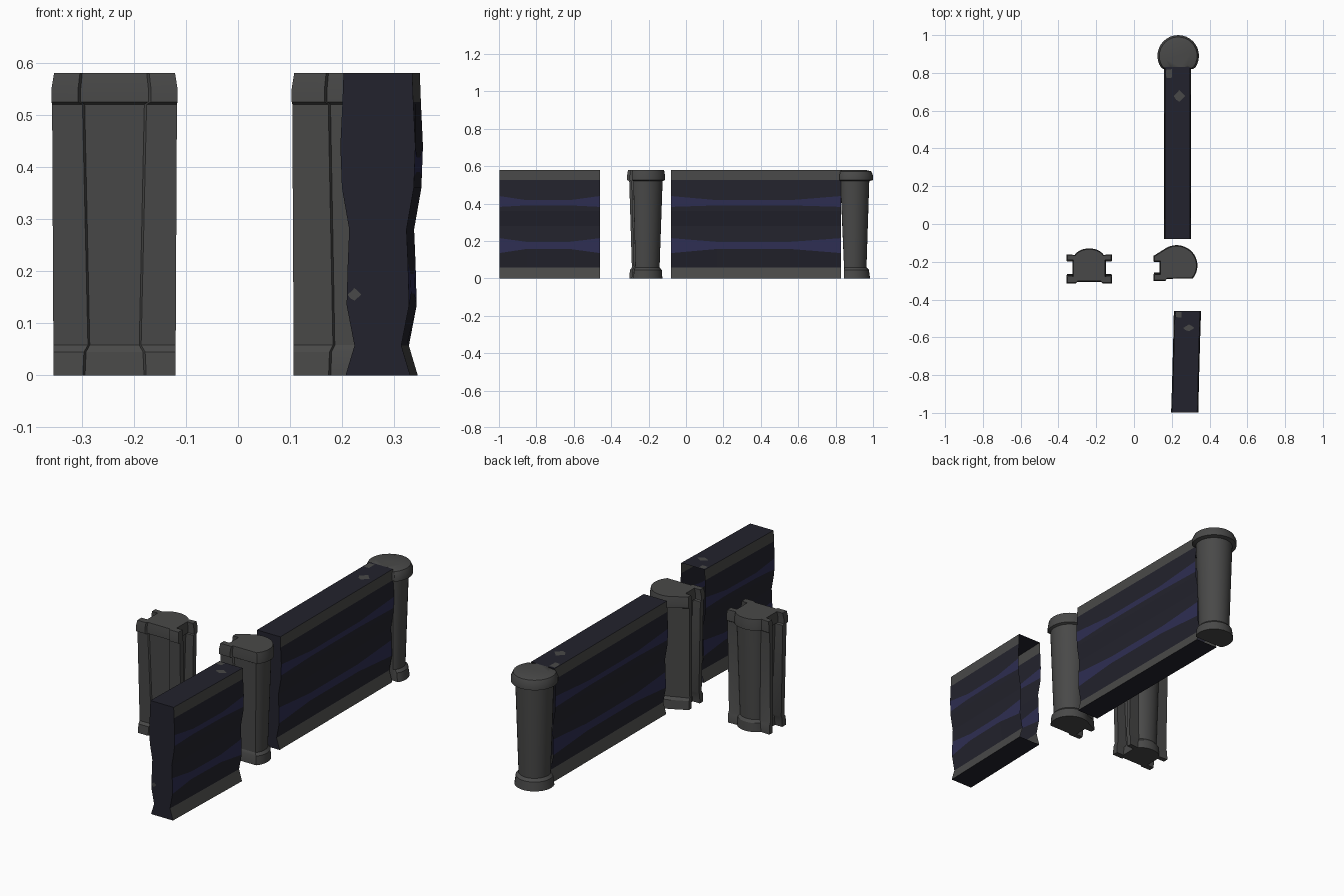
import bpy, math

if "Cube" in bpy.data.objects:
    bpy.data.objects.remove(bpy.data.objects["Cube"])


def material(name, rgb):
    m = bpy.data.materials.new(name)
    m.diffuse_color = (*rgb, 1)
    m.use_nodes = True
    m.node_tree.nodes["Principled BSDF"].inputs["Base Color"].default_value = m.diffuse_color
    return m


GREY = material("stone grey", (0.066, 0.066, 0.065))
DARK = material("dark panel", (0.0165, 0.0165, 0.026))
BLUE = material("blue stripe", (0.027, 0.027, 0.085))


def make(name, verts, faces, mats, index=None, smooth=False):
    me = bpy.data.meshes.new(name)
    me.from_pydata(verts, [], faces)
    for m in mats:
        me.materials.append(m)
    if index:
        for p, i in zip(me.polygons, index):
            p.material_index = i
    ob = bpy.data.objects.new(name, me)
    bpy.context.collection.objects.link(ob)
    if smooth:
        bpy.ops.object.select_all(action='DESELECT')
        ob.select_set(True)
        bpy.context.view_layer.objects.active = ob
        bpy.ops.object.shade_smooth_by_angle(angle=math.radians(30))
    return ob


# Wall half-thickness by height (wavy profile)
WAVE = [(0, .062), (.057, .045), (.14, .061), (.21, .058), (.28, .055),
        (.36, .069), (.44, .072), (.525, .068), (.58, .066)]


def half_width(z):
    for (z0, w0), (z1, w1) in zip(WAVE, WAVE[1:]):
        if z <= z1:
            return w0 + (w1 - w0) * (z - z0) / (z1 - z0)
    return WAVE[-1][1]


# Rows of the wall: height at the ends, height in the middle (stripes narrow there)
ROWS = [(0, 0), (.057, .057), (.135, .157), (.215, .195), (.28, .28), (.36, .36),
        (.382, .39), (.44, .418), (.525, .525), (.58, .58)]
ROW_MAT = [0, 1, 2, 1, 1, 1, 2, 1, 0]


def wall(name, x0, x1, y0, y1):
    cols = [(0, 0), (.27, 1), (.7, 1), (1, 0)]
    verts, faces, index = [], [], []
    n = len(ROWS)
    for u, mid in cols:
        for side in (-1, 1):
            for a, b in ROWS:
                z = b if mid else a
                verts.append((x0 + (x1 - x0) * u + side * half_width(z), y0 + (y1 - y0) * u, z))
    for c in range(len(cols) - 1):
        l0, r0, l1, r1 = [(2 * c + k) * n for k in range(4)]
        for i in range(n - 1):
            faces += [(l1 + i, l0 + i, l0 + i + 1, l1 + i + 1),
                      (r0 + i, r1 + i, r1 + i + 1, r0 + i + 1)]
            index += [ROW_MAT[i]] * 2
        t = n - 1
        faces += [(l0, l1, r1, r0), (l0 + t, r0 + t, r1 + t, l1 + t)]
        index += [1, 1]
    # front end is closed, back end stays open
    for i in range(n - 1):
        faces.append((i, n + i, n + i + 1, i + 1))
        index.append(1)
    make(name, verts, faces, [GREY, DARK, BLUE], index)

    # small worn patches on the top and the front end
    def blob(rx, ry, k):
        r = [1, .75, 1.05, .7, 1, .85, .95, .7]
        return [(rx * r[(j + k) % 8] * math.cos(j * math.pi / 4),
                 ry * r[(j + k) % 8] * math.sin(j * math.pi / 4)) for j in range(8)]
    ln = y1 - y0
    for k, (dx, u, rx, ru) in enumerate([(.01, .832, .03, .034), (-.045, .962, .02, .036)]):
        cx, cy = x0 + (x1 - x0) * u + dx, y0 + ln * u
        make(name + "_top_patch", [(cx + a, cy + b, .581) for a, b in blob(rx, ru * ln, k)],
             [tuple(range(8))], [GREY])
    make(name + "_end_patch", [(x0 - .045 + a, y0 - .001, .155 + b) for a, b in blob(.013, .012, 0)],
         [tuple(range(8))], [GREY])


wall("long_wall", .2295, .2305, -.08, .83)
wall("short_wall", .2685, .283, -.998, -.46)


def loft(name, rings):
    n = len(rings[0])
    verts = [v for r in rings for v in r]
    faces = [tuple(reversed(range(n))), tuple(range(len(verts) - n, len(verts)))]
    for k in range(len(rings) - 1):
        for i in range(n):
            j = (i + 1) % n
            faces.append((k * n + i, k * n + j, (k + 1) * n + j, (k + 1) * n + i))
    make(name, verts, faces, [GREY], smooth=True)


# Round end post, sliced flat where it meets the wall: (z, radius, slice)
rings = []
for z, r, cut in [(0, .094, -.045), (.045, .088, -.045), (.058, .075, -.045), (.52, .09, -.065),
                  (.525, .11, -.07), (.55, .11, -.07), (.572, .1, -.065), (.58, .07, -.06)]:
    rings.append([(.234 + r * math.cos(a), .89 + max(cut, r * math.sin(a)), z)
                  for a in [i * math.tau / 32 for i in range(32)]])
loft("end_post", rings)

# Grooved posts: (z, body scale, lip scale across)
LEVELS = [(0, .87, .97), (.045, .84, .97), (.058, .73, .97), (.52, .88, .99),
          (.525, 1, 1), (.55, 1, 1), (.58, .95, .96)]


def grooved_post(name, cx, cy, outline):
    loft(name, [[(cx + x * (lip if abs(x) > .085 and lips(x, y) else body), cy + y * body, z)
                 for x, y in outline] for z, body, lip in LEVELS])


def lips(x, y):
    # lip tips hardly taper, the round body does
    return abs(x) > .115


def arc(a0, a1, rx, ry, n, oy=0):
    return [(rx * math.cos(math.radians(a0 + (a1 - a0) * i / n)),
             oy + ry * math.sin(math.radians(a0 + (a1 - a0) * i / n))) for i in range(n + 1)]


# left-hand groove with its two lips, listed from back to front
groove = [(-.121, .06), (-.121, .03), (-.088, .03), (-.088, -.06), (-.121, -.06),
          (-.121, -.095), (-.07, -.095), (-.065, -.086)]
mirror = [(-x, y) for x, y in reversed(groove)]
grooved_post("side_post", -.237, -.22, mirror + arc(25, 155, .085, .06, 12, .031) + groove)

corner = [(x - .002, y * .85) for x, y in groove[:-2]] + [(-.06, -.081), (-.055, -.07)]
grooved_post("middle_post", .226, -.22, arc(-40, 120, .11, .108, 18) + corner)
